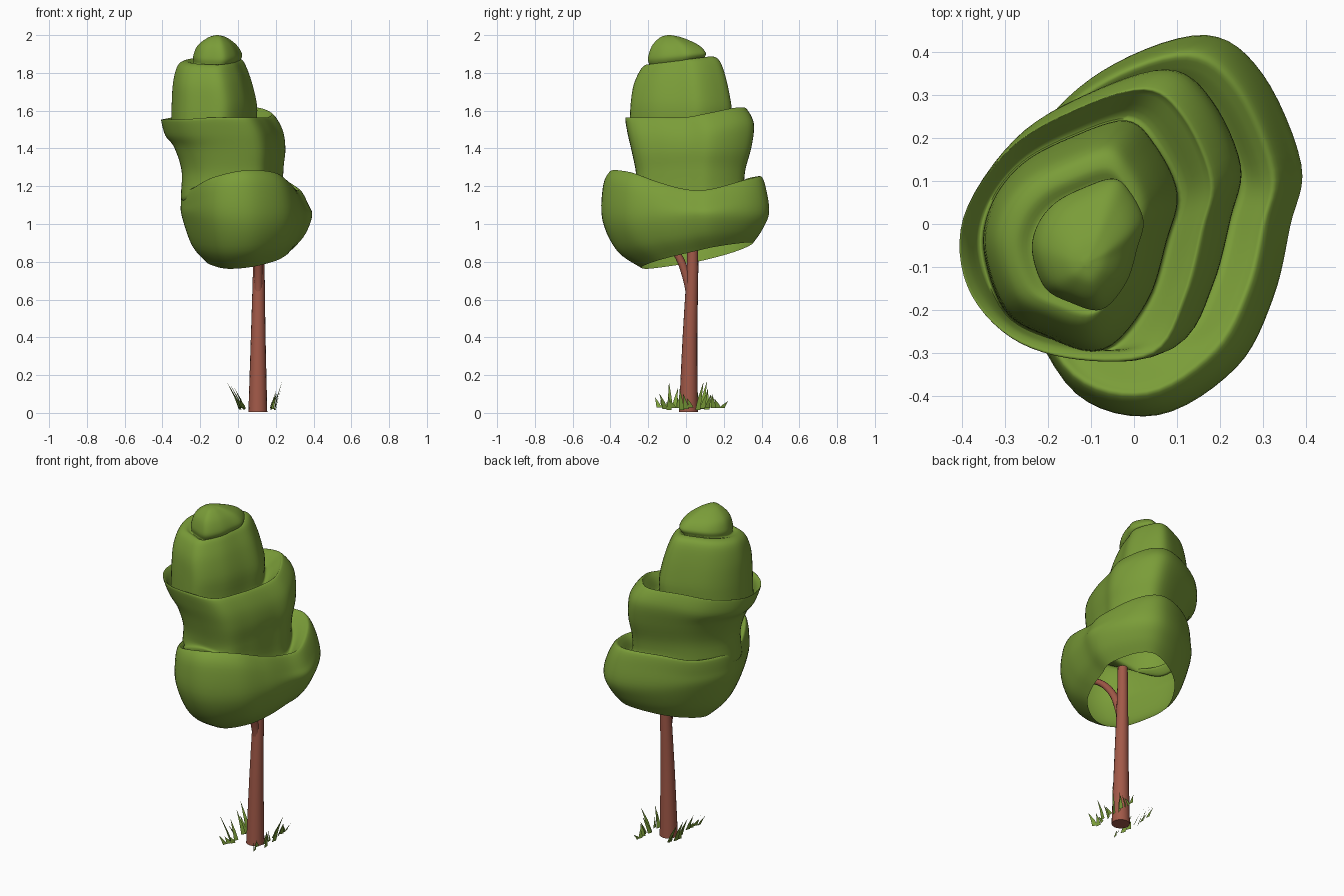
import bpy, math, random
from mathutils import Vector

if "Cube" in bpy.data.objects:
    bpy.data.objects.remove(bpy.data.objects["Cube"])

random.seed(4)


def material(name, rgb):
    m = bpy.data.materials.new(name)
    m.diffuse_color = (*rgb, 1)
    m.use_nodes = True
    m.node_tree.nodes["Principled BSDF"].inputs["Base Color"].default_value = m.diffuse_color
    return m


LEAF = material("leaf_green", (0.195, 0.335, 0.04))
BARK = material("bark_brown", (0.36, 0.10, 0.065))


def make(name, verts, faces, mat, angle=None):
    me = bpy.data.meshes.new(name)
    me.from_pydata([tuple(v) for v in verts], [], faces)
    me.materials.append(mat)
    ob = bpy.data.objects.new(name, me)
    bpy.context.collection.objects.link(ob)
    if angle:
        bpy.ops.object.select_all(action='DESELECT')
        ob.select_set(True)
        bpy.context.view_layer.objects.active = ob
        bpy.ops.object.shade_smooth_by_angle(angle=math.radians(angle))
    return ob


def spline(pts, steps, closed):
    """Smooth curve through the points."""
    n, out = len(pts), []
    for i in range(n if closed else n - 1):
        a, b, c, d = [pts[(i + k) % n] if closed else pts[min(max(i + k, 0), n - 1)]
                      for k in (-1, 0, 1, 2)]
        for s in range(steps):
            t = s / steps
            out.append(0.5 * (2 * b + (c - a) * t + (2 * a - 5 * b + 4 * c - d) * t ** 2
                              + (3 * b - a - 3 * c + d) * t ** 3))
    if not closed:
        out.append(pts[-1])
    return out


def loft(name, rings, mat, caps, angle):
    n = len(rings[0])
    verts = [v for r in rings for v in r]
    faces = [(k * n + i, k * n + (i + 1) % n, (k + 1) * n + (i + 1) % n, (k + 1) * n + i)
             for k in range(len(rings) - 1) for i in range(n)]
    if "bottom" in caps:
        faces.append(tuple(reversed(range(n))))
    if "top" in caps:
        faces.append(tuple(range(len(verts) - n, len(verts))))
    return make(name, verts, faces, mat, angle)


def ring(outline, centre, scale, off, z, gx=0.0, gy=0.0):
    """Scaled and shifted outline; z is one height (with slopes) or a height per point."""
    out = []
    for i, (x, y) in enumerate(outline):
        dx, dy = (x - centre[0]) * scale, (y - centre[1]) * scale
        h = z[i] if isinstance(z, list) else z + gx * dx + gy * dy
        out.append(Vector((centre[0] + dx + off[0], centre[1] + dy + off[1], h)))
    return out


def lower(h, d):
    return [v - d for v in h]


# Plan outlines of the crown tiers, counter-clockwise from +x
low = [(.365, 0), (.39, .14), (.30, .35), (.17, .44), (-.04, .375), (-.2, .24),
       (-.295, .03), (-.255, -.17), (-.13, -.39), (.06, -.44), (.24, -.33), (.325, -.17)]
mid = [(.215, 0), (.24, .13), (.17, .29), (.07, .36), (-.12, .30), (-.28, .2),
       (-.39, .03), (-.38, -.14), (-.27, -.27), (-.1, -.325), (.09, -.31), (.17, -.17)]
top = [(.075, -.04), (.1, .07), (.05, .18), (-.02, .24), (-.15, .2), (-.26, .14),
       (-.33, .05), (-.35, -.06), (-.3, -.2), (-.2, -.26), (-.07, -.29), (.03, -.18)]
c1, c2, c3 = (.04, 0), (-.08, .01), (-.13, -.03)
rim1 = [1.18, 1.18, 1.23, 1.25, 1.24, 1.2, 1.19, 1.18, 1.24, 1.28, 1.27, 1.22]
rim2 = [1.56, 1.58, 1.61, 1.61, 1.6, 1.57, 1.55, 1.55, 1.55, 1.56, 1.56, 1.56]

# Crown: one open-bottomed skin, tier by tier with lips and grooves
keys = [
    ring(low, c1, .67, (.02, .06), .83, .13, .20),
    ring(low, c1, .87, (.01, .02), .91, .08, .13),
    ring(low, c1, 1.0, (0, 0), 1.04, 0, .04),
    ring(low, c1, .98, (-.012, -.005), lower(rim1, .075)),
    ring(low, c1, .91, (-.028, 0), rim1),
    ring(low, c1, .83, (-.03, 0), lower(rim1, .012)),
    ring(mid, c2, .85, (.05, .005), lower(rim1, .05)),
    ring(mid, c2, .84, (.05, .01), 1.28, 0, .02),
    ring(mid, c2, .92, (.035, .015), 1.40, -.03, .04),
    ring(mid, c2, .97, (.005, .01), lower(rim2, .08)),
    ring(mid, c2, .93, (-.03, -.015), rim2),
    ring(mid, c2, .87, (-.035, -.012), lower(rim2, .012)),
    ring(top, c3, 1.02, (0, 0), lower(rim2, .07)),
    ring(top, c3, 1.0, (0, 0), 1.63),
    ring(top, c3, .92, (-.01, -.005), 1.75, 0, .06),
    ring(top, c3, .79, (-.015, -.005), 1.838, 0, .12),
    ring(top, c3, .65, (-.005, -.012), 1.865, 0, .13),
    ring(top, c3, .54, (.012, -.02), 1.855, 0, .13),
    ring(top, c3, .575, (.02, -.02), 1.89, 0, .10),
    ring(top, c3, .46, (.018, -.03), 1.945, 0, .03),
    ring(top, c3, .22, (.02, -.05), 1.987),
    ring(top, c3, .03, (.02, -.06), 2.0),
]
columns = [spline(list(col), 5, False) for col in zip(*keys)]
loft("crown", [spline(list(r), 6, True) for r in zip(*columns)], LEAF, ("top",), 80)


# Trunk and branch
def tube(name, path, steps, sides=16):
    pts = spline([Vector(p) for p in path], steps, False)
    rings = []
    for i, p in enumerate(pts):
        d = Vector(pts[min(i + 1, len(pts) - 1)][:3]) - Vector(pts[max(i - 1, 0)][:3])
        u = Vector((1, 0, 0)) - d * (d.x / d.length_squared)
        u.normalize()
        v = d.normalized().cross(u)
        rings.append([Vector(p[:3]) + p[3] * (u * math.cos(a) + v * math.sin(a))
                      for a in (2 * math.pi * k / sides for k in range(sides))])
    loft(name, rings, BARK, ("bottom", "top"), 40)


tube("trunk", [(.105, .013, 0.005, .05), (.107, .021, .4, .039),
               (.11, .034, .75, .031), (.11, .036, .97, .027)], 3)
tube("branch", [(.108, .025, .6, .022), (.108, .008, .7, .022),
                (.11, -.04, .83, .02), (.11, -.13, .94, .018), (.11, -.25, 1.02, .015)], 4, 12)

# Grass: broad curved blades in clumps round the trunk foot, leaning outwards
verts, faces = [], []
clumps = [(.01, -.06, .15), (.0, .05, .12), (.01, .11, .15), (.17, -.09, .08),
          (.19, .0, .11), (.18, .09, .14), (.19, .17, .07), (.02, -.12, .06)]
for cx, cy, height in clumps:
    for k in range(3):
        h = height * (1 - .25 * k) * random.uniform(.88, 1)
        base = Vector((cx + random.uniform(-.01, .02), cy + (k - 1) * .024, .03))
        out = -.06 if cx < .1 else .035
        lean = Vector((out * h / .13, random.uniform(-.03, .03), 0))
        w = Vector((random.uniform(-.008, .008), .014, 0))
        n = len(verts)
        root = base - lean * .1 - Vector((0, 0, random.uniform(0, .015)))
        knee = base + lean * .3 + Vector((0, 0, h * .4))
        verts += [root - w, root + w, knee + w * .65, knee - w * .65,
                  base + lean + Vector((0, 0, h))]
        faces += [(n, n + 1, n + 2, n + 3), (n + 3, n + 2, n + 4)]
make("grass", verts, faces, LEAF)
